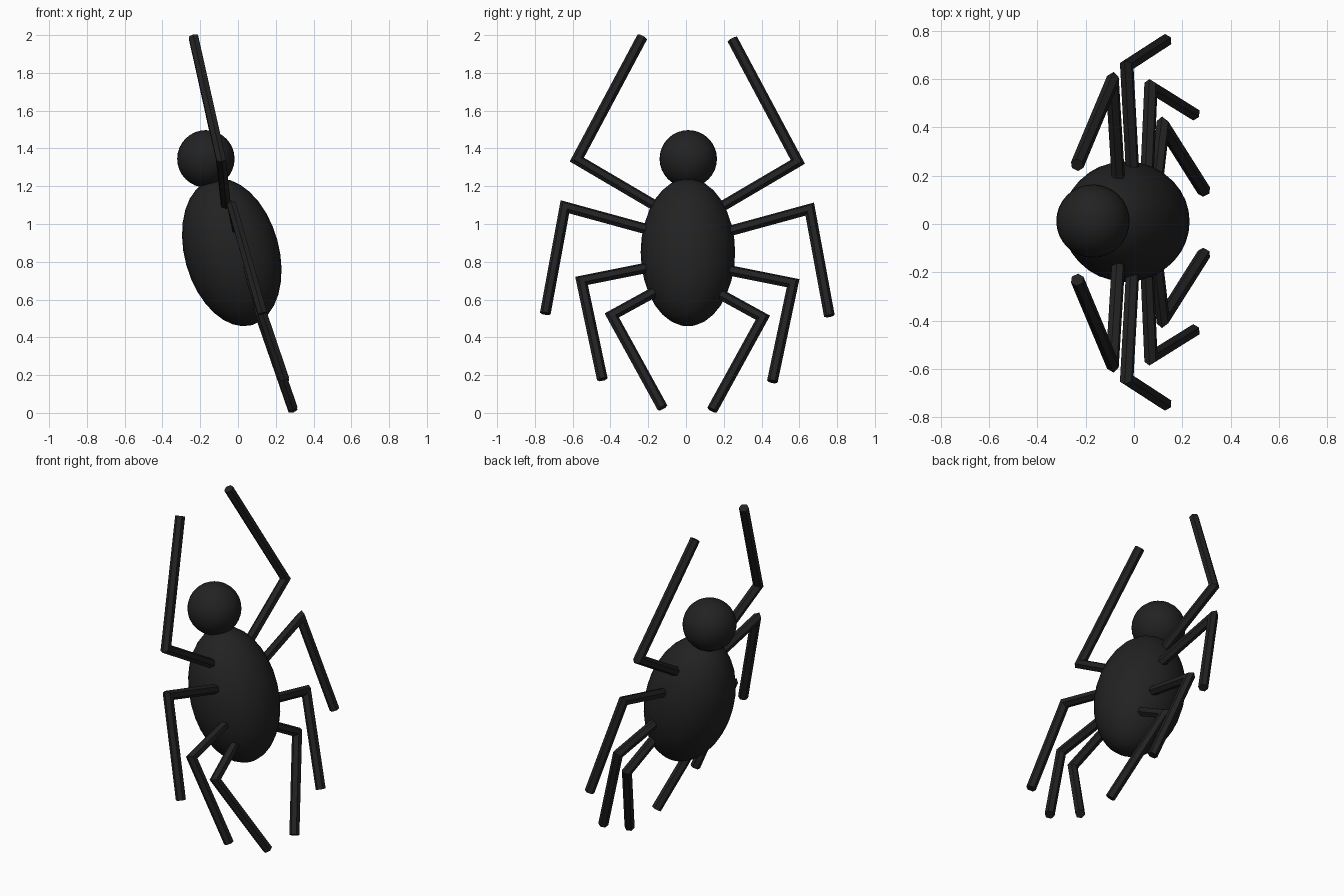
import bpy, bmesh, math
from mathutils import Vector

cube = bpy.data.objects.get("Cube")
if cube:
    bpy.data.objects.remove(cube, do_unlink=True)

# Single near-black material
black = bpy.data.materials.new("matte_black")
black.use_nodes = True
colour = (0.016, 0.016, 0.016, 1)
black.diffuse_color = colour
shader = black.node_tree.nodes["Principled BSDF"]
shader.inputs["Base Color"].default_value = colour
shader.inputs["Roughness"].default_value = 0.8

SIDES = 6
RADIUS = 0.0285
TILT = math.radians(-15.5)
PLANE_NORMAL = Vector((math.cos(TILT), 0, -math.sin(TILT)))


def ellipsoid(name, centre, scale, tilt=0):
    bpy.ops.mesh.primitive_uv_sphere_add(segments=32, ring_count=16, radius=1,
                                         location=centre, rotation=(0, tilt, 0))
    obj = bpy.context.object
    obj.name = name
    obj.scale = scale
    obj.data.materials.append(black)
    bpy.ops.object.shade_smooth()


def leg(name, root, knee, tip):
    """Hexagonal bar with a mitred bend at the knee."""
    upper = (knee - root).normalized()
    lower = (tip - knee).normalized()
    bisector = (upper + lower).normalized()
    bm = bmesh.new()

    def ring(centre, axis, cut):
        # Ring square to the axis, slid along it onto the cutting plane
        across = axis.cross(PLANE_NORMAL).normalized()
        depth = axis.cross(across)
        verts = []
        for i in range(SIDES):
            a = math.tau * i / SIDES
            p = (across * math.cos(a) + depth * math.sin(a)) * RADIUS
            p -= axis * (p.dot(cut) / axis.dot(cut))
            verts.append(bm.verts.new(centre + p))
        return verts

    rings = [ring(root, upper, upper),
             ring(knee, upper, bisector),
             ring(tip, lower, lower)]
    for a, b in zip(rings, rings[1:]):
        for i in range(SIDES):
            j = (i + 1) % SIDES
            bm.faces.new((a[i], a[j], b[j], b[i]))
    bm.faces.new(rings[0])
    bm.faces.new(rings[-1])
    bmesh.ops.recalc_face_normals(bm, faces=bm.faces)
    mesh = bpy.data.meshes.new(name)
    bm.to_mesh(mesh)
    bm.free()
    mesh.materials.append(black)
    bpy.context.collection.objects.link(bpy.data.objects.new(name, mesh))


# Body and head
ellipsoid("abdomen", (-0.033, 0.01, 0.85), (0.25, 0.25, 0.4), TILT)
ellipsoid("head", (-0.17, 0.012, 1.345), (0.152, 0.152, 0.152))

# Legs: root, knee and tip for one side, repeated on the other
legs = {
    "first_leg": ((-0.06, 0.1, 1.05), (-0.09, 0.585, 1.335), (-0.235, 0.238, 1.985)),
    "second_leg": ((0.0, 0.1, 0.935), (-0.03, 0.648, 1.085), (0.13, 0.752, 0.52)),
    "third_leg": ((0.05, 0.1, 0.785), (0.07, 0.56, 0.693), (0.247, 0.45, 0.172)),
    "fourth_leg": ((0.085, 0.1, 0.675), (0.12, 0.4, 0.51), (0.29, 0.131, 0.021)),
}
for side, label in ((1, "back"), (-1, "front")):
    for name, points in legs.items():
        leg(label + "_" + name,
            *[Vector((x, side * y + 0.007, z - side * 0.006)) for x, y, z in points])
